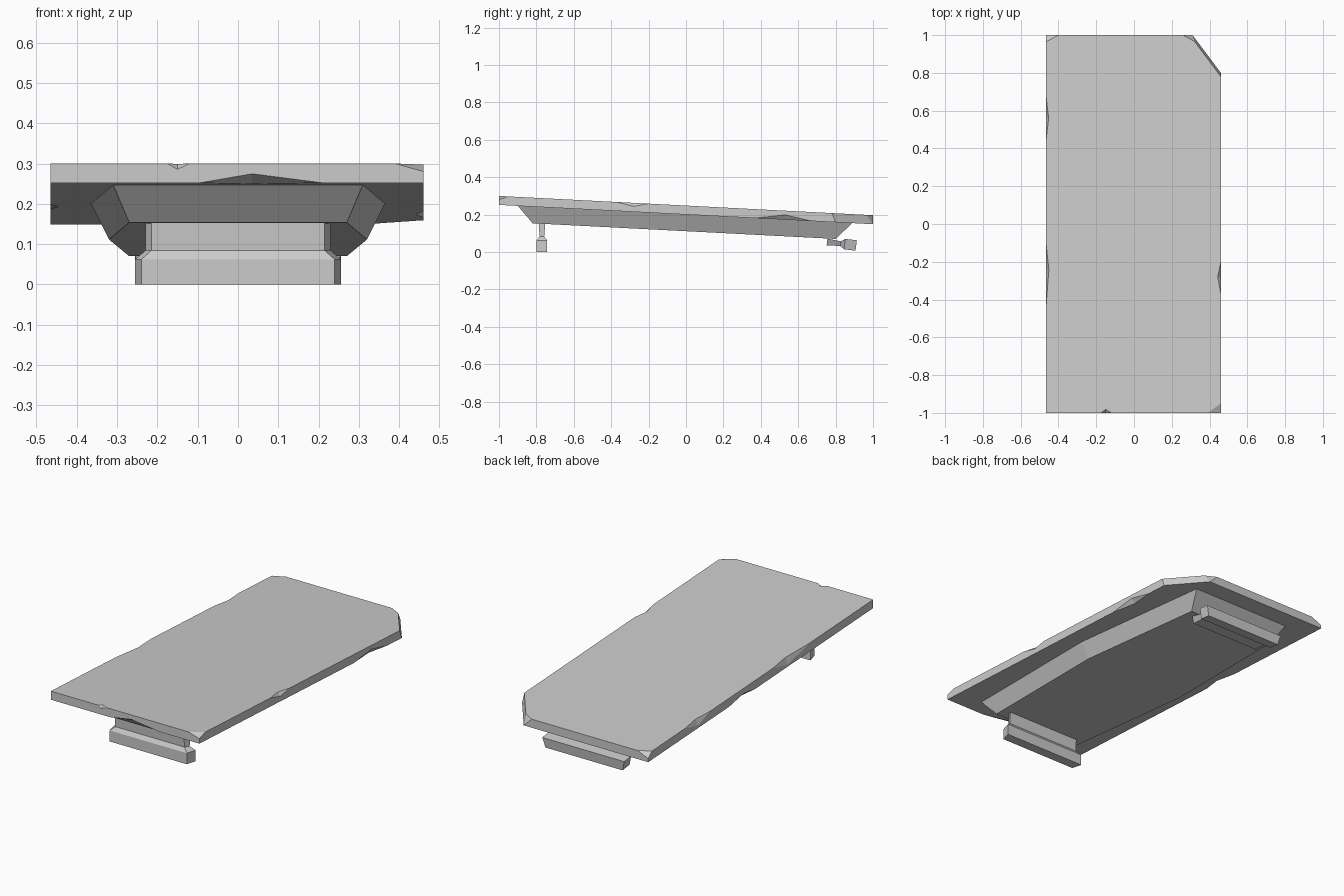
import bpy, bmesh, math
from mathutils import Vector, Matrix

if "Cube" in bpy.data.objects:
    bpy.data.objects.remove(bpy.data.objects["Cube"])

XL, XR, T = -0.465, 0.46, 0.048     # slab sides and thickness


def top(y):
    return 0.2485 - 0.0515 * y      # height of the sloping top surface


def finish(name, bm):
    bmesh.ops.recalc_face_normals(bm, faces=bm.faces)
    me = bpy.data.meshes.new(name)
    bm.to_mesh(me)
    bm.free()
    ob = bpy.data.objects.new(name, me)
    bpy.context.collection.objects.link(ob)
    return ob


def loft(rings):
    bm = bmesh.new()
    vs = [[bm.verts.new(p) for p in r] for r in rings]
    n = len(rings[0])
    for a, b in zip(vs, vs[1:]):
        for i in range(n):
            j = (i + 1) % n
            bm.faces.new((a[i], a[j], b[j], b[i]))
    bm.faces.new(vs[0][::-1])
    bm.faces.new(vs[-1])
    return bm


def slope(bm):
    for v in bm.verts:
        v.co.z += top(v.co.y)


# Table slab: a box with planar cuts at its broken corners
outline = [(XL, -1), (XR, -1), (XR, 1), (XL, 1)]
bm = loft([[(x, y, z) for x, y in outline] for z in (-T, 0)])
corner_cuts = [
    ((0.39, -1, 0), (XR, -0.95, 0), (XR, -1, -0.02)),
    ((-0.40, 1, 0), (XL, 0.965, 0), (XL, 1, -0.028)),
    ((0.31, 1, -T), (XR, 0.80, -T), (XR, 0.78, 0)),
    ((0.26, 1, 0), (0.32, 0.966, 0), (0.31, 1, -T)),
]
for a, b, c in corner_cuts:
    a, b, c = Vector(a), Vector(b), Vector(c)
    n = (b - a).cross(c - a).normalized()
    if n.dot(a - Vector((0, 0, -T / 2))) < 0:
        n = -n
    geom = bm.verts[:] + bm.edges[:] + bm.faces[:]
    cut = bmesh.ops.bisect_plane(bm, geom=geom, plane_co=a, plane_no=n,
                                 dist=1e-6, clear_outer=True)
    edges = [e for e in cut['geom_cut'] if isinstance(e, bmesh.types.BMEdge)]
    bmesh.ops.holes_fill(bm, edges=edges)
slope(bm)
slab = finish("table_slab", bm)

# Edge chips: side, start, end, apex along edge, height of nick, inset, on top edge
chips = [
    ('F', -0.175, -0.12, -0.15, 0.015, 0.02, True),
    ('F', -0.095, 0.21, 0.035, 0.023, 0.05, False),
    ('L', 0.45, 0.67, 0.56, 0.035, 0.014, True),
    ('L', -0.43, -0.11, -0.24, 0.04, 0.015, True),
    ('L', 0.05, 0.28, 0.15, 0.02, 0.02, False),
    ('R', -0.37, -0.20, -0.28, 0.02, 0.018, True),
    ('R', 0.37, 0.67, 0.53, 0.027, 0.02, False),
]
for side, s, e, m, h, d, upper in chips:
    z, up = (0, 1) if upper else (-T, -1)

    def pt(t, inset, drop):
        z1 = z - up * drop
        if side == 'F':
            return (t, -1 + inset, z1)
        return (XL + inset, t, z1) if side == 'L' else (XR - inset, t, z1)

    bm = bmesh.new()
    for p in (pt(s, 0, 0), pt(e, 0, 0), pt(m, -0.001, h), pt(m, d, -0.001),
              pt(m, -0.03, -0.03)):
        bm.verts.new(p)
    bmesh.ops.convex_hull(bm, input=bm.verts[:])
    slope(bm)
    cutter = finish("chip_cutter", bm)
    cutter.hide_render = True
    cutter.hide_set(True)
    mod = slab.modifiers.new("chip", 'BOOLEAN')
    mod.operation = 'DIFFERENCE'
    mod.solver = 'EXACT'
    mod.object = cutter


# Tapered frame under the slab, widest in the middle
def frame_ring(y0, y1, end, mid, z):
    return [(-end, y0, z), (end, y0, z), (mid, 0, z),
            (end, y1, z), (-end, y1, z), (-mid, 0, z)]


bm = loft([frame_ring(-0.82, 0.80, 0.27, 0.32, -0.137),
           frame_ring(-0.90, 0.89, 0.31, 0.365, -T + 0.001)])
slope(bm)
finish("under_frame", bm)


# Legs: stem flaring to a foot, front side slightly narrower
def leg(name, matrix):
    sections = [(0, 0.255, -0.028, 0.028), (0.062, 0.255, -0.028, 0.028),
                (0.084, 0.23, -0.013, 0.012), (0.157, 0.23, -0.018, 0.018)]
    bm = loft([[(-w + 0.015, f, z), (w - 0.015, f, z), (w, b, z), (-w, b, z)]
               for z, w, f, b in sections])
    bmesh.ops.transform(bm, matrix=matrix, verts=bm.verts)
    return finish(name, bm)


leg("front_leg", Matrix.Translation((0, -0.77, 0)))
# Back leg has folded over on its side
leg("fallen_back_leg", Matrix.Translation((0, 0.91, 0.035))
    @ Matrix.Rotation(math.radians(83), 4, 'X'))
